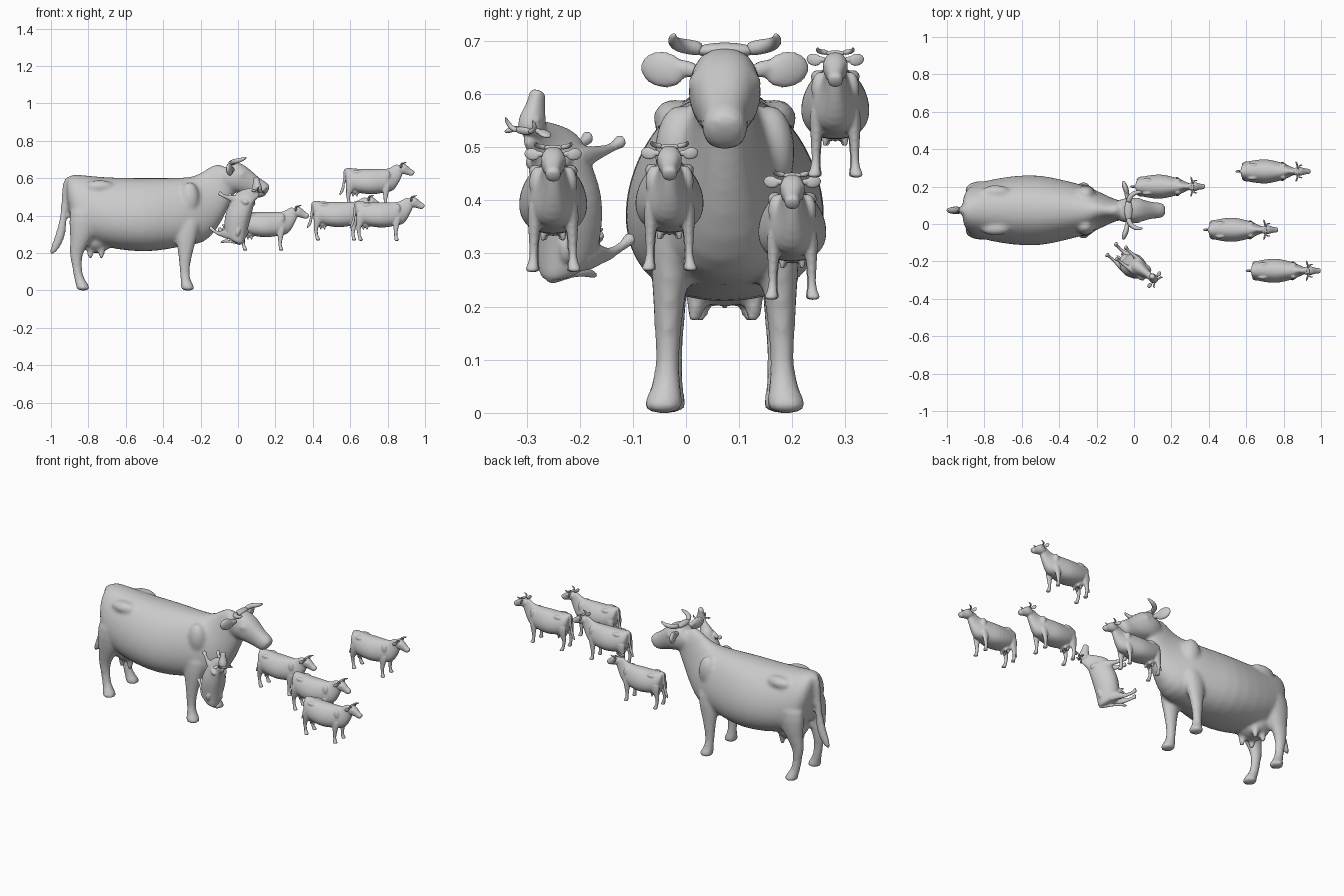
import bpy, bmesh, math
from mathutils import Matrix, Vector

if "Cube" in bpy.data.objects:
    bpy.data.objects.remove(bpy.data.objects["Cube"])

SEG = 24


def loft(bm, sections, power=1.0, egg=0.0):
    """Skin rings given as (x, y, z, tilt, half_height, half_width)."""
    rings, faces = [], []
    for x, y, z, tilt, a, b in sections:
        t = math.radians(tilt)
        ring = []
        for i in range(SEG):
            th = 2 * math.pi * i / SEG
            c, s = math.cos(th), math.sin(th)
            w = math.copysign(abs(c) ** power, c) * b * (1 - egg * s)
            ring.append(bm.verts.new((x - math.sin(t) * s * a, y + w, z + math.cos(t) * s * a)))
        rings.append(ring)
    for r0, r1 in zip(rings, rings[1:]):
        for i in range(SEG):
            j = (i + 1) % SEG
            faces.append(bm.faces.new((r0[i], r0[j], r1[j], r1[i])))
    faces.append(bm.faces.new(rings[0][::-1]))
    faces.append(bm.faces.new(rings[-1]))
    bmesh.ops.recalc_face_normals(bm, faces=faces)


def ball(bm, centre, radii, rot=None):
    m = Matrix.Translation(centre) @ (rot or Matrix()) @ Matrix.Diagonal((*radii, 1))
    bmesh.ops.create_uvsphere(bm, u_segments=20, v_segments=12, radius=1, matrix=m)


def bake(bm, name, voxel=0, smooth=0):
    """Turn a bmesh into a finished mesh, optionally fusing its pieces."""
    me = bpy.data.meshes.new(name)
    bm.to_mesh(me)
    bm.free()
    ob = bpy.data.objects.new(name, me)
    bpy.context.collection.objects.link(ob)
    ob.modifiers.new("round", 'SUBSURF').levels = 1
    if voxel:
        r = ob.modifiers.new("fuse", 'REMESH')
        r.mode, r.voxel_size = 'VOXEL', voxel
        s = ob.modifiers.new("relax", 'SMOOTH')
        s.factor, s.iterations = 0.5, smooth
    dg = bpy.context.evaluated_depsgraph_get()
    out = bpy.data.meshes.new_from_object(ob.evaluated_get(dg))
    bpy.data.objects.remove(ob)
    out.name = name
    out.polygons.foreach_set("use_smooth", [True] * len(out.polygons))
    return out


# Torso and neck: (x, z, tilt, half height, half width)
bm = bmesh.new()
torso = [(-.918, .55, 0, .045, .055), (-.90, .50, 0, .118, .105), (-.86, .46, 0, .162, .14),
         (-.78, .43, 0, .182, .160), (-.65, .41, 0, .193, .184), (-.50, .403, 0, .2, .190),
         (-.38, .41, 0, .193, .160), (-.28, .422, 0, .182, .138), (-.21, .43, 8, .185, .108),
         (-.165, .47, 18, .16, .08), (-.12, .53, 28, .125, .058), (-.08, .59, 35, .10, .05),
         (-.04, .625, 35, .07, .045)]
loft(bm, [(x, 0, z, t, a, b) for x, z, t, a, b in torso], 0.85, 0.17)

# Head and muzzle
head = [(-.088, .63, .055, .043), (-.06, .628, .083, .064), (-.005, .60, .082, .072),
        (.04, .578, .068, .059), (.085, .556, .054, .045), (.118, .541, .050, .043),
        (.14, .531, .046, .043), (.157, .522, .028, .03)]
loft(bm, [(x, 0, z, -35, a, b) for x, z, a, b in head], 0.75)

# Legs with hooves: (x, y, z, radius along x, radius along y)
front_leg = [(-.27, .085, .42, .08, .05), (-.275, .10, .30, .062, .042), (-.28, .105, .22, .042, .030),
             (-.285, .107, .15, .031, .025), (-.285, .108, .09, .024, .021), (-.28, .11, .05, .028, .027),
             (-.27, .115, .022, .036, .037), (-.266, .117, -.002, .039, .040)]
hind_leg = [(-.80, .09, .48, .10, .065), (-.82, .11, .36, .085, .05), (-.84, .105, .27, .055, .038),
            (-.868, .10, .20, .036, .027), (-.863, .10, .14, .026, .021), (-.855, .10, .08, .025, .021),
            (-.84, .105, .045, .03, .027), (-.83, .11, .022, .036, .036), (-.826, .11, -.002, .039, .039)]
for s in (1, -1):
    for leg in (front_leg, hind_leg):
        loft(bm, [(x, s * y, z, -90, a, b) for x, y, z, a, b in leg])
    # Hip bone, shoulder blade, eye and nostril swellings
    ball(bm, (-.74, s * .095, .555), (.08, .04, .035))
    ball(bm, (-.26, s * .085, .49), (.055, .048, .09))
    ball(bm, (.02, s * .056, .622), (.02, .014, .015))
    ball(bm, (.135, s * .024, .555), (.018, .016, .015))

# Udder and teats
ball(bm, (-.76, 0, .265), (.09, .10, .065))
for s in (1, -1):
    for x, y in ((-.73, .055), (-.79, .045)):
        loft(bm, [(x, s * y, .25, -90, .024, .024), (x, s * y, .20, -90, .016, .016),
                  (x, s * y, .165, -90, .012, .012)])

# Tail with tuft
tail = [(-.895, .612, .02, .02), (-.925, .58, .017, .018), (-.93, .45, .015, .016),
        (-.935, .37, .019, .02), (-.952, .28, .03, .024), (-.982, .22, .024, .018), (-.997, .19, .01, .01)]
loft(bm, [(x, 0, z, -90, a, b) for x, z, a, b in tail])
body_mesh = bake(bm, "cow_body", 0.011, 3)

# Ears: leaf shape with a narrow root
bm = bmesh.new()
for s in (1, -1):
    rot = Matrix.Rotation(s * math.radians(18), 4, 'Z') @ Matrix.Rotation(s * math.radians(12), 4, 'X')
    ball(bm, (-.045, s * .116, .646), (.015, .046, .034), rot)
    ball(bm, (-.035, s * .075, .648), (.014, .035, .016), rot)
ear_mesh = bake(bm, "cow_ears", 0.006, 2)

# Horns curving out and forward, plus the ridge joining them
bm = bmesh.new()
ball(bm, (-.03, 0, .682), (.022, .06, .015))
horn = [(-.03, .04, .684, .015), (-.025, .068, .689, .015), (-.008, .087, .692, .014),
        (.015, .097, .698, .012), (.035, .098, .706, .008), (.047, .095, .713, .003)]
for s in (1, -1):
    rings = []
    for i, (x, y, z, r) in enumerate(horn):
        p0, p1 = Vector(horn[max(i - 1, 0)][:3]), Vector(horn[min(i + 1, 5)][:3])
        q = (p1 - p0).to_track_quat('Z', 'Y')
        ring = []
        for k in range(10):
            a = 2 * math.pi * k / 10
            v = Vector((x, y, z)) + q @ Vector((r * math.cos(a), r * math.sin(a), 0))
            ring.append(bm.verts.new((v.x, s * v.y, v.z)))
        rings.append(ring)
    for r0, r1 in zip(rings, rings[1:]):
        for k in range(10):
            bm.faces.new((r0[k], r0[(k + 1) % 10], r1[(k + 1) % 10], r1[k]))
    bm.faces.new(rings[0])
    bm.faces.new(rings[-1])
bmesh.ops.recalc_face_normals(bm, faces=bm.faces[:])
horn_mesh = bake(bm, "cow_horns")


def place(label, matrix):
    for part, me in (("body", body_mesh), ("ears", ear_mesh), ("horns", horn_mesh)):
        ob = bpy.data.objects.new(f"{label}_{part}", me)
        bpy.context.collection.objects.link(ob)
        ob.matrix_world = matrix


# Large cow
place("large_cow", Matrix.Translation((0, .073, 0)))

# Four upright small cows
K = 0.343
for n, loc in enumerate([(.886, .281, .443), (.323, .200, .213), (.713, -.031, .267), (.941, -.25, .265)]):
    place(f"small_cow_{n + 1}", Matrix.Translation(loc) @ Matrix.Scale(K, 4))

# Small cow tipped up on its rump, anchored at one hind hoof
fwd = Vector((.27, -.1, .96)).normalized()
left = Vector((-.62, -.77, .1))
left = (left - fwd * left.dot(fwd)).normalized()
up = fwd.cross(left)
basis = Matrix((fwd, left, up)).transposed()
anchor = Vector((-.14, -.165, .332)) - basis @ (Vector((-.83, .10, .03)) * K)
place("tipped_cow", Matrix.Translation(anchor) @ basis.to_4x4() @ Matrix.Scale(K, 4))
